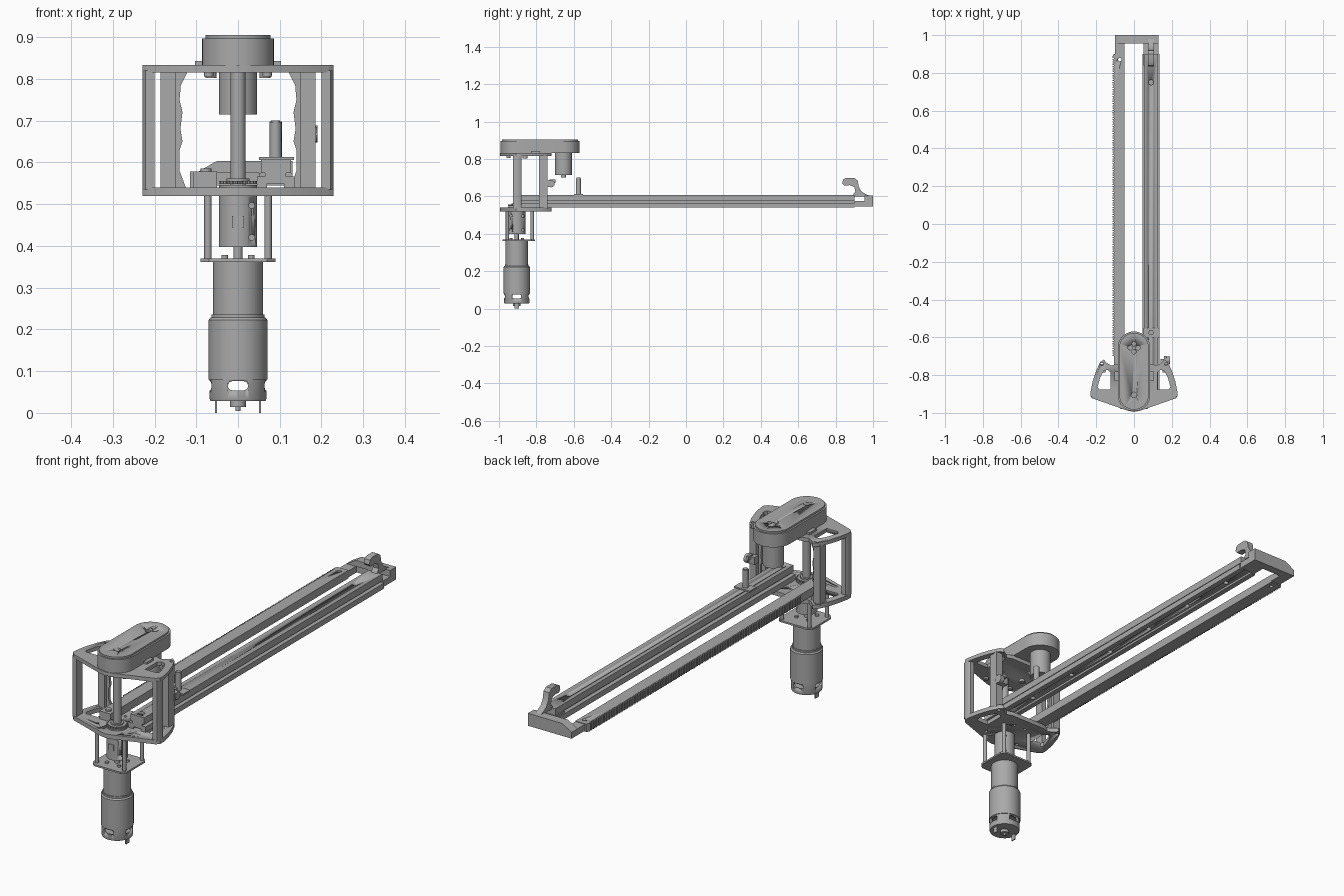
import bpy, bmesh, math
from mathutils import Vector

if "Cube" in bpy.data.objects:
    bpy.data.objects.remove(bpy.data.objects["Cube"])

GREY = bpy.data.materials.new("machined grey")
GREY.use_nodes = True
GREY.diffuse_color = (0.4, 0.4, 0.4, 1)
GREY.node_tree.nodes["Principled BSDF"].inputs["Base Color"].default_value = (0.4, 0.4, 0.4, 1)
AXIS, IDLER = -0.905, -0.655      # y of the drive shaft and of the second pulley


def finish(name, bm):
    bmesh.ops.recalc_face_normals(bm, faces=bm.faces)
    mesh = bpy.data.meshes.new(name)
    bm.to_mesh(mesh)
    bm.free()
    ob = bpy.data.objects.new(name, mesh)
    bpy.context.collection.objects.link(ob)
    mesh.materials.append(GREY)
    bpy.ops.object.select_all(action='DESELECT')
    ob.select_set(True)
    bpy.context.view_layer.objects.active = ob
    bpy.ops.object.shade_smooth_by_angle(angle=math.radians(35))
    return ob


def prism(name, pts, lo, hi, axis='Z', bevel=0):
    """Extrude a closed outline along an axis (X: pts are y,z; Y: pts are x,z)."""
    place = {'X': lambda a, b, t: (t, a, b), 'Y': lambda a, b, t: (a, t, b),
             'Z': lambda a, b, t: (a, b, t)}[axis]
    bm = bmesh.new()
    face = bm.faces.new([bm.verts.new(place(a, b, lo)) for a, b in pts])
    ext = bmesh.ops.extrude_face_region(bm, geom=[face])
    verts = [g for g in ext["geom"] if isinstance(g, bmesh.types.BMVert)]
    shift = Vector(place(0, 0, hi - lo))
    bmesh.ops.translate(bm, verts=verts, vec=shift)
    if bevel:
        top = [e for e in bm.edges if all(v in verts for v in e.verts)]
        bmesh.ops.bevel(bm, geom=top, offset=bevel, segments=2, affect='EDGES')
    return finish(name, bm)


def box(name, x, y, z):
    return prism(name, [(x[0], y[0]), (x[1], y[0]), (x[1], y[1]), (x[0], y[1])], *z)


def circle(cx, cy, r, n=32, start=0, end=360):
    full = abs(end - start) == 360
    steps = n if full else n + 1
    return [(cx + r * math.cos(math.radians(start + (end - start) * i / n)),
             cy + r * math.sin(math.radians(start + (end - start) * i / n))) for i in range(steps)]


def rod(name, x, y, r, lo, hi, n=32, bevel=0):
    return prism(name, circle(x, y, r, n), lo, hi, bevel=bevel)


def lathe(name, profile, n=48):
    """Revolve (radius, z) points about the drive axis."""
    bm = bmesh.new()
    vs = [bm.verts.new((r, AXIS, z)) for r, z in profile]
    es = [bm.edges.new(p) for p in zip(vs, vs[1:])]
    bmesh.ops.spin(bm, geom=vs + es, cent=(0, AXIS, 0), axis=(0, 0, 1),
                   angle=math.tau, steps=n, use_merge=True)
    bmesh.ops.remove_doubles(bm, verts=bm.verts, dist=1e-5)
    return finish(name, bm)


def cut(ob, *cutters):
    for c in cutters:
        mod = ob.modifiers.new("cut", 'BOOLEAN')
        mod.operation, mod.object, mod.solver = 'DIFFERENCE', c, 'EXACT'
        bpy.context.view_layer.objects.active = ob
        bpy.ops.object.modifier_apply(modifier=mod.name)
        bpy.data.objects.remove(c)


def mirrored(pts):
    return pts + [(-x, y) for x, y in reversed(pts) if x > 1e-6]


def capsule(cx0, cy0, cx1, cy1, r, turn, n=20):
    return circle(cx0, cy0, r, n, turn, turn + 180) + circle(cx1, cy1, r, n, turn + 180, turn + 360)


# Gear motor: rear can with vent slots, wide flux ring, narrower gearbox
can = lathe("motor_can", [(0, .028), (.066, .028), (.068, .034), (.068, .082), (.058, .082),
                          (.058, .04), (0, .04)])
slot = capsule(-.013, .065, .013, .065, .011, 90, 10)
cut(can, prism("slot_cutter", slot, -1.1, -.7, 'Y'),
    prism("slot_cutter", [(a + AXIS, b) for a, b in slot], -.2, .2, 'X'))
lathe("motor_ring", [(0, .08), (.071, .08), (.071, .222), (.066, .228), (0, .228)])
lathe("gearbox", [(0, .225), (.064, .225), (.064, .236), (.06, .236), (.06, .362), (0, .362)])
rod("rear_bearing", 0, AXIS, .019, .014, .03)
rod("rear_shaft", 0, AXIS, .006, .004, .016, 16)
for s in (-1, 1):
    box("motor_terminal", sorted((s * .05, s * .055)), (AXIS - .012, AXIS + .012), (0, .03))

# Motor plate, standoffs and shaft coupling
prism("motor_plate", [(-.09, -.96), (-.07, -.98), (.07, -.98), (.09, -.96), (.09, -.825),
                      (.075, -.808), (-.075, -.808), (-.09, -.825)], .362, .37)
for x in (-.072, .072):
    for y in (-.955, -.822):
        rod("standoff", x, y, .009, .368, .522, 12)
rod("motor_shaft", 0, AXIS, .011, .36, .41, 16)
coupling = rod("shaft_coupling", 0, AXIS, .046, .398, .522)
for z in (.42, .497):
    cut(coupling, prism("screw_cutter", circle(.033, z, .007, 12), -.97, AXIS, 'Y'),
        prism("screw_cutter", circle(AXIS + .033, z, .007, 12), 0, .1, 'X'))
box("coupling_key", (-.014, .014), (-.953, -.94), (.444, .472))
for a in range(4):
    t = math.radians(45 + 90 * a)
    rod("motor_screw", .045 * math.cos(t), AXIS + .045 * math.sin(t), .008, .368, .378, 12)

# Frame plates: pointed front, curved sides, open windows beside the rails
outline = [(0, -.995), (.035, -.988), (.215, -.925), (.229, -.91), (.229, -.885), (.218, -.83),
           (.2, -.775), (.178, -.73), (.16, -.718), (.145, -.735), (.12, -.75), (.09, -.74)]
window = [(.125, -.875), (.185, -.875), (.193, -.862), (.178, -.81), (.16, -.778), (.14, -.772), (.125, -.785)]
for name, lo, hi in (("base_plate", .52, .54), ("top_plate", .815, .833)):
    plate = prism(name, mirrored(outline), lo, hi)
    for s in (-1, 1):
        cut(plate, prism("window_cutter", [(s * x, y) for x, y in window], lo - .1, hi + .1),
            rod("hole_cutter", s * .17, -.742, .008, lo - .1, hi + .1, 12))
    if name == "base_plate":
        for s in (-1, 1):
            for x, y in ((.06, -.955), (.03, -.8), (.09, -.925)):
                cut(plate, rod("hole_cutter", s * x, y, .007, lo - .1, hi + .1, 12))

# Frame posts: corner bars and broad rear posts with flared inner edges
for s in (-1, 1):
    bar = [(s * .2, -.925), (s * .222, -.925), (s * .229, -.912), (s * .229, -.89), (s * .222, -.88), (s * .2, -.88)]
    prism("corner_post", bar, .535, .82)
    box("rear_post", sorted((s * .15, s * .186)), (-.785, -.74), (.535, .82))
    rib = [(.155, .54), (.125, .54), (.14, .58), (.14, .63), (.133, .65), (.138, .68), (.133, .72),
           (.14, .75), (.137, .785), (.122, .815), (.155, .815)]
    prism("post_rib", [(s * x, z) for x, z in rib], -.77, -.757, 'Y')
    rod("post_screw", s * .065, -.86, .013, .802, .816, 12)
    rod("post_screw", s * .07, -.95, .011, .806, .816, 12)

# Small adjusting clamp on the rear post
box("clamp_body", (.14, .188), (-.745, -.715), (.65, .685))
prism("clamp_knob", circle(-.722, .668, .02, 12), .17, .19, 'X')
box("clamp_lever", (.16, .172), (-.73, -.698), (.672, .69))

# Drive shaft, pinion and collars
rod("drive_shaft", 0, AXIS, .018, .52, .835)
rod("bearing_flange", 0, AXIS, .046, .538, .546)
teeth = []
for i in range(24):
    for k, r in ((0, .04), (.3, .04), (.5, .046), (.8, .046)):
        a = math.tau * (i + k) / 24
        teeth.append((r * math.cos(a), AXIS + r * math.sin(a)))
prism("pinion", teeth, .548, .556)
rod("shaft_collar", 0, AXIS, .028, .556, .562)

# Belt cover with shaft hole and four-lobed vent
cover = prism("belt_cover", capsule(0, IDLER, 0, AXIS, .086, 0), .833, .905, bevel=.008)
cut(cover, rod("hole_cutter", 0, AXIS, .015, .89, .95, 16))
for dx, dy in ((1, 0), (-1, 0), (0, 1), (0, -1)):
    cut(cover, rod("vent_cutter", dx * .021, IDLER + dy * .021, .012, .89, .95, 12))
for s in (-1, 1):
    box("cover_tab", sorted((s * .08, s * .103)), (-.83, -.78), (.833, .843))
rod("encoder", 0, IDLER, .046, .715, .835)
rod("encoder_boss", 0, IDLER, .013, .7, .716, 16)

# Slide rail: stepped section, grooved beneath, with screw holes along it
section = [(.045, .54), (.07, .54), (.07, .55), (.11, .55), (.11, .54), (.135, .54), (.135, .566),
           (.115, .566), (.115, .575), (.127, .575), (.127, .607), (.055, .607), (.055, .575),
           (.065, .575), (.065, .566), (.045, .566)]
rail = prism("slide_rail", section, -.885, .9, 'Y')
for y in (-.85, .75):
    cut(rail, rod("hole_cutter", .09, y, .014, .595, .65, 16))
for i in range(6):
    cut(rail, rod("hole_cutter", .09, -.6 + i * .27, .011, .5, .565, 12))

# Toothed rack, teeth on the outer edge
count = 130
step = 1.59 / count
edge = []
for i in range(count):
    y = .885 - i * step
    edge += [(-.115, y), (-.115, y - step * .4), (-.107, y - step * .55), (-.107, y - step * .9)]
rack = prism("rack", [(-.05, -.885), (-.05, .9), (-.107, .9)] + edge + [(-.107, -.885)], .54, .578)
cut(rack, rod("hole_cutter", -.075, .87, .009, .5, .65, 12))
rod("rack_screw", -.077, -.86, .013, .575, .586, 16)

# End bracket joining rack and rail, with a hooked stop
prism("end_bracket", [(-.1, .9), (-.05, .9), (-.05, .96), (.05, .96), (.05, .84), (.065, .84),
                      (.065, .9), (.13, .9), (.13, 1), (-.1, 1)], .545, .575)
prism("end_bracket_top", [(-.1, .575), (-.05, .604), (.13, .604), (.13, .575)], .955, 1, 'Y')
hook = [(.99, .6), (.885, .6), (.905, .625), (.9, .65), (.875, .66), (.845, .658), (.835, .67), (.84, .69),
        (.855, .698), (.9, .698), (.918, .685), (.924, .65), (.94, .625), (.965, .61)]
prism("end_hook", hook, .075, .105, 'X')

# Carriage plate with its upright pin
box("carriage_plate", (.05, .134), (-.6, -.55), (.606, .613))
rod("carriage_pin", .09, -.575, .014, .61, .7, 16, .003)
